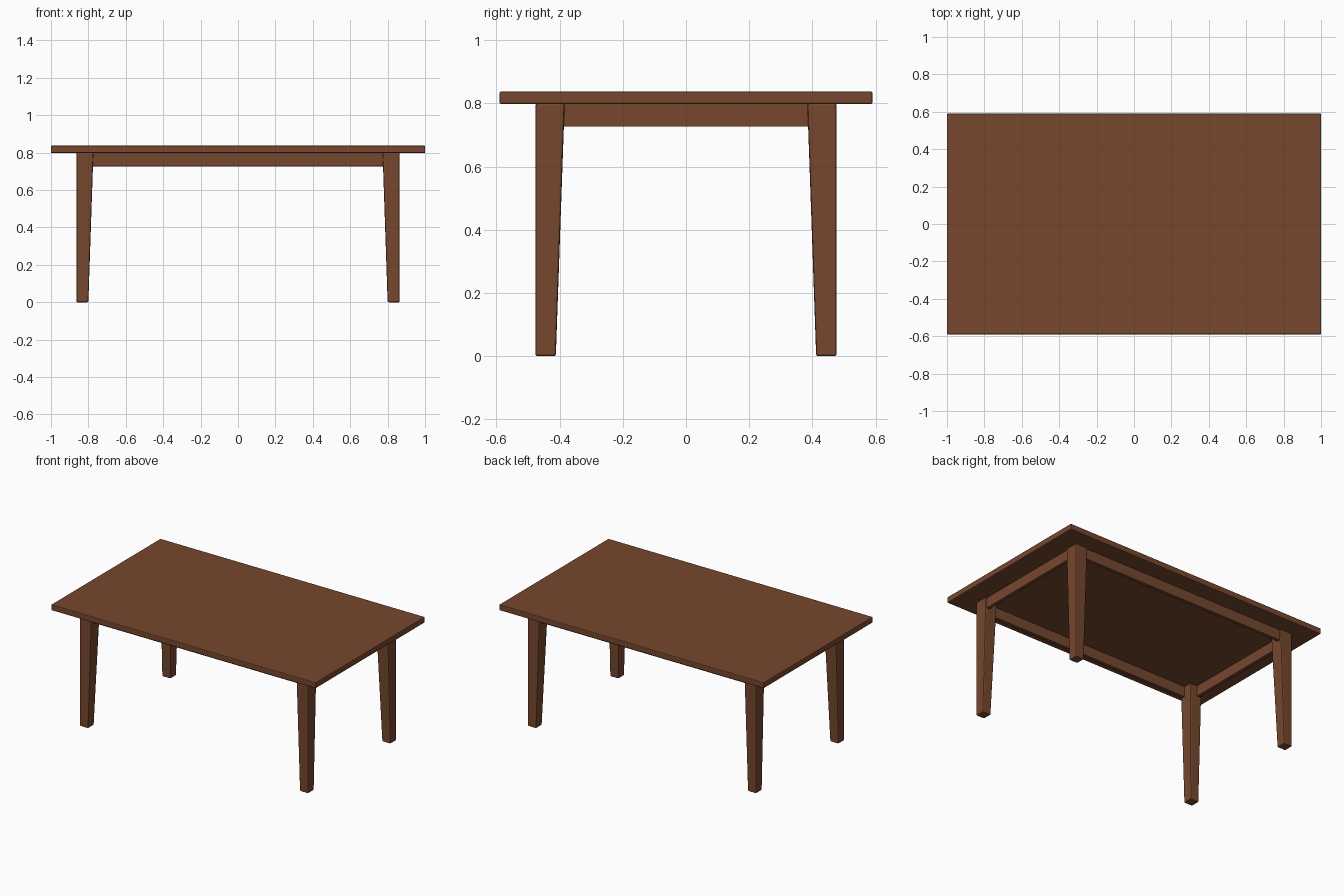
import bpy, bmesh

if "Cube" in bpy.data.objects:
    bpy.data.objects.remove(bpy.data.objects["Cube"])

wood = bpy.data.materials.new("brown wood")
wood.diffuse_color = (0.18, 0.063, 0.027, 1)
wood.use_nodes = True
wood.node_tree.nodes["Principled BSDF"].inputs["Base Color"].default_value = wood.diffuse_color


def block(name, lower, upper, z0, z1, bevel):
    """Box between two rectangles (x0, x1, y0, y1) at heights z0 and z1."""
    bm = bmesh.new()
    rings = []
    for (x0, x1, y0, y1), z in ((lower, z0), (upper, z1)):
        rings.append([bm.verts.new(p) for p in
                      ((x0, y0, z), (x1, y0, z), (x1, y1, z), (x0, y1, z))])
    a, b = rings
    bm.faces.new(a[::-1])
    bm.faces.new(b)
    for i in range(4):
        j = (i + 1) % 4
        bm.faces.new((a[i], a[j], b[j], b[i]))
    bmesh.ops.recalc_face_normals(bm, faces=bm.faces)
    mesh = bpy.data.meshes.new(name)
    bm.to_mesh(mesh)
    bm.free()
    mesh.materials.append(wood)
    obj = bpy.data.objects.new(name, mesh)
    bpy.context.collection.objects.link(obj)
    mod = obj.modifiers.new("soft edges", 'BEVEL')
    mod.width = bevel
    mod.segments = 2
    return obj


def span(sign, inner, outer):
    return tuple(sorted((sign * inner, sign * outer)))


# table top
top = (-1, 1, -0.59, 0.59)
block("table_top", top, top, 0.798, 0.838, 0.005)

# legs: straight outside, tapering on the two inner faces
for sx, side in ((-1, "left"), (1, "right")):
    for sy, end in ((-1, "front"), (1, "back")):
        foot = span(sx, 0.80, 0.864) + span(sy, 0.412, 0.477)
        head = span(sx, 0.773, 0.864) + span(sy, 0.384, 0.477)
        block(f"{end}_{side}_leg", foot, head, 0, 0.80, 0.007)

# aprons, set just behind the outer leg faces
for s, end, side in ((-1, "front", "left"), (1, "back", "right")):
    long_rail = (-0.82, 0.82) + span(s, 0.442, 0.466)
    block(f"{end}_apron", long_rail, long_rail, 0.727, 0.80, 0.002)
    short_rail = span(s, 0.829, 0.853) + (-0.43, 0.43)
    block(f"{side}_apron", short_rail, short_rail, 0.727, 0.80, 0.002)
